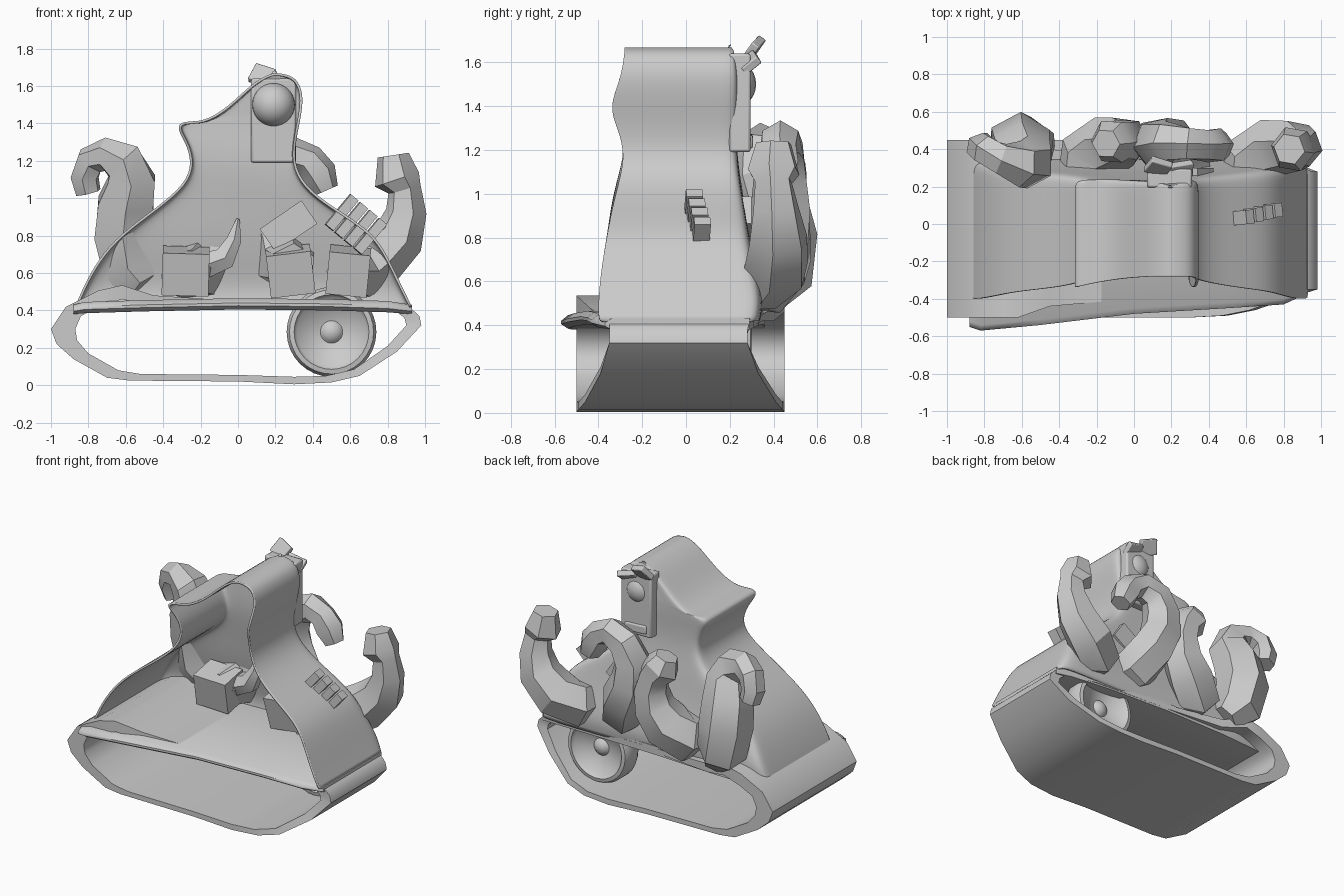
import bpy, bmesh, math
from mathutils import Vector, Matrix

if "Cube" in bpy.data.objects:
    bpy.data.objects.remove(bpy.data.objects["Cube"])

def finish(bm, name, angle=35):
    bmesh.ops.recalc_face_normals(bm, faces=bm.faces)
    me = bpy.data.meshes.new(name)
    bm.to_mesh(me)
    bm.free()
    ob = bpy.data.objects.new(name, me)
    bpy.context.collection.objects.link(ob)
    bpy.ops.object.select_all(action='DESELECT')
    ob.select_set(True)
    bpy.context.view_layer.objects.active = ob
    bpy.ops.object.shade_smooth_by_angle(angle=math.radians(angle))
    return ob

def loft(name, rings, closed_ring=True, closed_path=False, caps=False, angle=35):
    bm = bmesh.new()
    vs = [[bm.verts.new(p) for p in r] for r in rings]
    n, m = len(vs), len(vs[0])
    for i in range(n if closed_path else n - 1):
        a, b = vs[i], vs[(i + 1) % n]
        for j in range(m if closed_ring else m - 1):
            k = (j + 1) % m
            bm.faces.new((a[j], a[k], b[k], b[j]))
    if caps:
        bm.faces.new(vs[0])
        bm.faces.new(vs[-1])
    return finish(bm, name, angle)

def box(name, loc, size, rot=(0, 0, 0), bevel=0.0):
    bm = bmesh.new()
    bmesh.ops.create_cube(bm, size=1)
    bmesh.ops.scale(bm, vec=size, verts=bm.verts)
    ob = finish(bm, name)
    ob.location, ob.rotation_euler = loc, rot
    if bevel:
        md = ob.modifiers.new("bevel", 'BEVEL')
        md.width, md.segments = bevel, 2
    return ob

# Track loop: outer x,z / inner x,z / front y / back y
track = [
    (-1, .30, -.87, .30, -.5, .45), (-.97, .22, -.86, .24, -.5, .45),
    (-.88, .14, -.80, .17, -.5, .45), (-.70, .04, -.64, .08, -.5, .45),
    (-.58, .025, -.52, .06, -.5, .45), (0, .02, 0, .055, -.5, .45),
    (.30, .005, .30, .045, -.5, .45), (.50, .015, .47, .05, -.49, .44),
    (.65, .05, .62, .085, -.46, .41), (.85, .18, .80, .21, -.39, .33),
    (.98, .32, .90, .32, -.35, .28), (.97, .37, .89, .36, -.35, .28),
    (.91, .425, .85, .39, -.35, .29), (.6, .44, .6, .41, -.37, .33),
    (0, .45, 0, .42, -.40, .35), (-.45, .48, -.45, .42, -.44, .40),
    (-.62, .535, -.62, .46, -.5, .45), (-.75, .505, -.74, .42, -.5, .45),
    (-.92, .42, -.84, .37, -.5, .45)]
loft("track_loop", [[(a, f, b), (c, f, d), (c, k, d), (a, k, b)]
                    for a, b, c, d, f, k in track], closed_path=True, angle=50)

# Curved platform lip under the open hood
plat = [(-.88, -.55, .33, .405), (-.82, -.57, .35, .415), (-.5, -.54, .36, .425), (0, -.48, .35, .435),
        (.5, -.45, .33, .43), (.8, -.43, .31, .42), (.93, -.37, .29, .405)]
loft("platform", [[(x, f, z + .005), (x, f + .03, z + t), (x, b, z + t), (x, b, z - t), (x, f + .03, z - t),
                   (x, f, z - .01)]
                  for i, (x, f, b, z) in enumerate(plat)
                  for t in [.025 if i in (0, 6) else .03]], caps=True, angle=50)

# Open-fronted hood: left x,z / right x,z / front y / back y
hood = [
    (-.87, .42, .93, .42, -.40, .34), (-.83, .52, .88, .52, -.40, .36),
    (-.75, .67, .81, .67, -.385, .32), (-.63, .81, .73, .81, -.36, .29),
    (-.42, .96, .56, .92, -.34, .27), (-.28, 1.08, .38, 1.04, -.31, .25),
    (-.245, 1.19, .305, 1.16, -.28, .235), (-.28, 1.30, .305, 1.27, -.30, .235),
    (-.33, 1.375, .32, 1.36, -.34, .24), (-.30, 1.415, .335, 1.43, -.335, .24),
    (-.19, 1.405, .345, 1.50, -.31, .24), (-.06, 1.48, .345, 1.57, -.29, .235),
    (.08, 1.62, .31, 1.65, -.28, .225), (.17, 1.665, .22, 1.67, -.28, .21)]
rings = []
for a, b, c, d, f, k in hood:
    L, R = Vector((a, 0, b)), Vector((c, 0, d))
    pts = [(0, f), (0, f + .02), (0, (f + k) / 2), (0, k - .08), (0, k - .01), (.1, k), (.33, k - .005)]
    row = [L.lerp(R, t) + Vector((0, y, 0)) for t, y in pts]
    row += [R.lerp(L, t) + Vector((0, y, 0)) for t, y in reversed(pts)]
    rings.append(row)
# close the crown by welding both halves along the ridge
top = rings[-1]
n = len(top)
rings.append([(top[j] + top[n - 1 - j]) / 2 for j in range(n)])
ob = loft("hood", rings, closed_ring=False, angle=180)
bm = bmesh.new()
bm.from_mesh(ob.data)
bmesh.ops.remove_doubles(bm, verts=bm.verts, dist=.001)
bmesh.ops.recalc_face_normals(bm, faces=bm.faces)
if sum(f.normal.y * f.calc_area() for f in bm.faces) < 0:
    bmesh.ops.reverse_faces(bm, faces=bm.faces)
bm.to_mesh(ob.data)
bm.free()
md = ob.modifiers.new("round", 'SUBSURF')
md.levels = md.render_levels = 2
md = ob.modifiers.new("wall", 'SOLIDIFY')
md.thickness, md.offset = .014, -1

# Chunky tapered tentacles behind the hood
def tentacle(name, path, sides=6):
    P = [Vector(p[:3]) for p in path]
    rings, u = [], None
    for i, p in enumerate(P):
        t = (P[min(i + 1, len(P) - 1)] - P[max(i - 1, 0)]).normalized()
        if u is None:
            u = t.cross(Vector((0, 1, 0)))
        u = (u - t * u.dot(t)).normalized()
        v = t.cross(u)
        r = path[i][3]
        rings.append([p + r * (u * math.cos(a) + v * math.sin(a))
                      for a in [2 * math.pi * (j + .5) / sides for j in range(sides)]])
    loft(name, rings, caps=True, angle=32)

tentacle("tentacle_far_left", [
    (-.50, .37, .52, .10), (-.57, .41, .60, .165), (-.61, .42, .80, .18), (-.60, .38, .97, .17),
    (-.57, .33, 1.10, .145), (-.61, .32, 1.19, .125), (-.71, .35, 1.235, .09),
    (-.79, .39, 1.20, .085), (-.82, .41, 1.11, .08), (-.80, .42, 1.03, .07)])
tentacle("tentacle_mid_left", [
    (-.29, .16, .60, .13), (-.24, .36, .61, .17), (-.14, .42, .69, .165),
    (-.06, .44, .80, .14), (-.04, .45, .93, .12), (-.07, .45, 1.04, .11),
    (-.12, .44, 1.10, .125), (-.15, .43, 1.18, .08)])
tentacle("tentacle_mid_right", [
    (.29, .14, .63, .13), (.26, .33, .65, .16), (.20, .41, .77, .16), (.13, .43, .92, .145),
    (.12, .43, 1.07, .13), (.18, .44, 1.19, .11), (.29, .43, 1.24, .095),
    (.38, .42, 1.20, .09), (.43, .42, 1.13, .10), (.47, .42, 1.04, .07)])
tentacle("tentacle_far_right", [
    (.58, .16, .61, .11), (.62, .34, .61, .16), (.74, .41, .67, .16),
    (.86, .42, .79, .14), (.90, .41, .93, .11), (.89, .40, 1.05, .09),
    (.85, .40, 1.10, .125), (.83, .40, 1.23, .085)])
# point of the mid left tentacle breaking through the hood wall
tentacle("inner_horn", [(-.18, .24, .64, .08), (-.07, .24, .68, .07), (-.02, .24, .78, .045),
                        (0, .24, .89, .01)])

# Tentacle sockets showing inside the hood
for nm, x, w, tilt in (("left", -.28, .25, .03), ("centre", .28, .24, -.12), ("right", .59, .22, .1)):
    box("tentacle_socket_" + nm, (x, .19, .61), (w, .2, .23), (.2, tilt, 0))
box("upper_socket", (.27, .25, .85), (.27, .10, .15), (0, -.6, 0))

# Dished road wheel turned around the y axis
prof = [(0, .05), (.03, .048), (.05, .03), (.06, .02), (.185, .055), (.20, .08), (.225, .075), (.24, .045)]
prof = prof + [(r, -y) for r, y in reversed(prof)]
N = 32
rings = [[(.5 + max(r, .001) * math.cos(2 * math.pi * j / N), .22 + y,
           .285 + max(r, .001) * math.sin(2 * math.pi * j / N)) for j in range(N)] for r, y in prof]
loft("road_wheel", rings, caps=True, angle=50)

# Vent slats on the right slope
for i in range(4):
    s = (i - 1.5) * .066
    box("vent_slat_%d" % (i + 1), (.63 + s * .77, .05 + .012 * (i - 1.5), .86 - s * .64),
        (.21, .075, .054), (0, -math.radians(50), .1))

# Eye housing, eyeball, chin and brow on the back of the hood
box("eye_housing", (.19, .245, 1.415), (.24, .10, .45), bevel=.012)
bm = bmesh.new()
bmesh.ops.create_uvsphere(bm, u_segments=24, v_segments=14, radius=.115,
                          matrix=Matrix.Translation((.19, .205, 1.5)))
finish(bm, "eyeball", 60)
box("chin_bar", (.19, .285, 1.24), (.17, .04, .06), (0, .05, 0), .01)
box("brow_left", (.13, .305, 1.655), (.12, .11, .04), (.9, .3, -.3), .006)
box("brow_right", (.25, .29, 1.60), (.13, .09, .04), (.7, .25, .15), .006)
